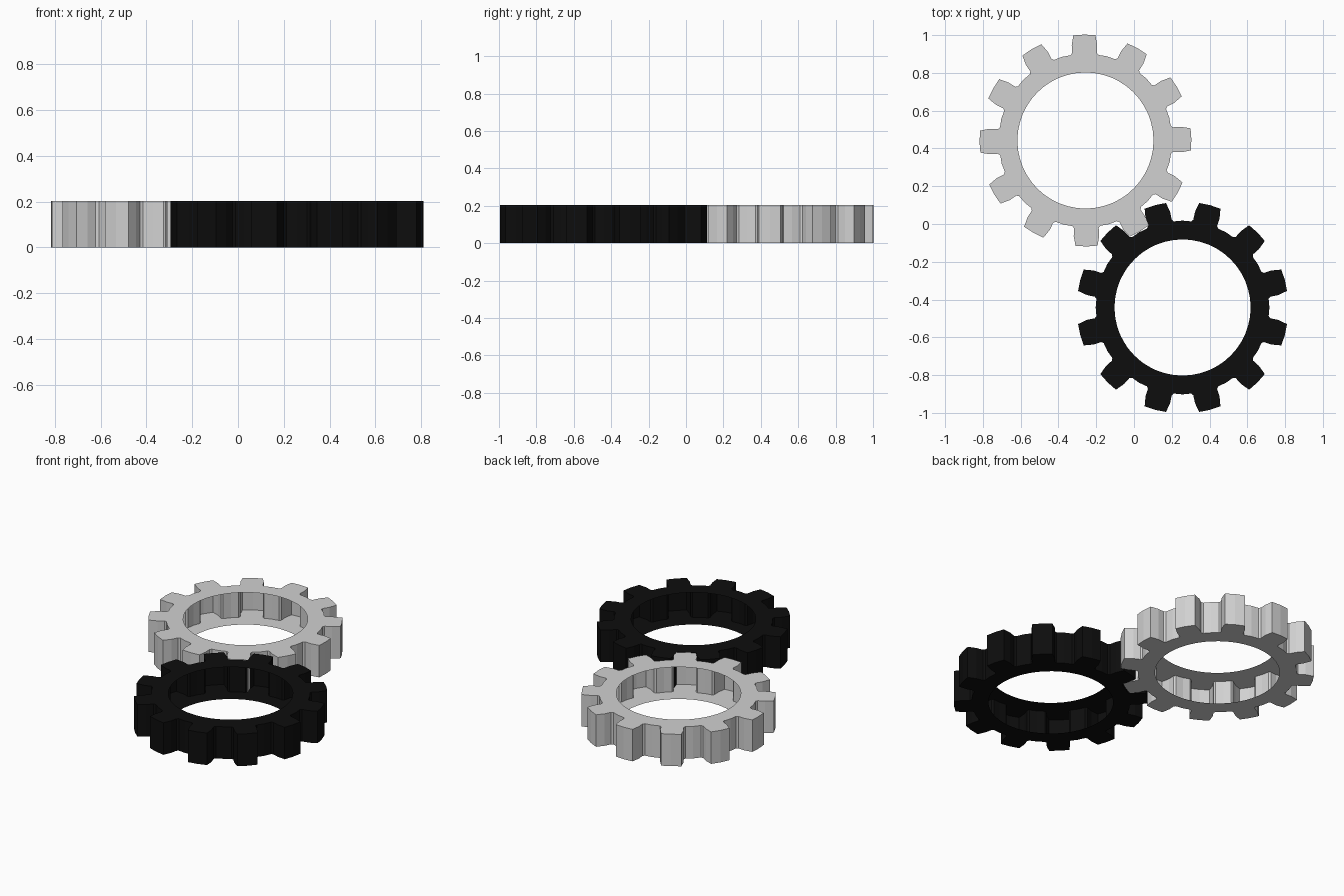
import bpy, bmesh
from math import cos, sin, radians

if "Cube" in bpy.data.objects:
    bpy.data.objects.remove(bpy.data.objects["Cube"])

HEIGHT = 0.204
HOLE_RADIUS = 0.36
TEETH = 12
# One tooth outline: (angle from tooth axis in degrees, radius)
HALF = [(-15, 0.46), (-9.3, 0.458), (-8.0, 0.468), (-7.6, 0.51), (-6.0, 0.56)]
TOOTH = HALF + [(0, 0.561)] + [(-a, r) for a, r in reversed(HALF[1:])]


def material(name, value):
    mat = bpy.data.materials.new(name)
    mat.diffuse_color = (value, value, value, 1)
    mat.use_nodes = True
    mat.node_tree.nodes["Principled BSDF"].inputs["Base Color"].default_value = mat.diffuse_color
    return mat


def gear(name, centre, turn, mat):
    """Hollow gear: top ring, bottom ring and toothed outer wall, open at the bore."""
    bm = bmesh.new()
    loops = []
    for k in range(TEETH):
        for a, r in TOOTH:
            t = radians(turn + k * 360 / TEETH + a)
            loops.append([bm.verts.new((rad * cos(t), rad * sin(t), z))
                          for rad, z in ((HOLE_RADIUS, 0), (r, 0),
                                         (r, HEIGHT), (HOLE_RADIUS, HEIGHT))])
    for i, p in enumerate(loops):
        q = loops[(i + 1) % len(loops)]
        for j in range(3):  # bottom ring, outer wall, top ring
            bm.faces.new((p[j], q[j], q[j + 1], p[j + 1]))
    # Make the top ring face upwards
    bm.normal_update()
    top = max(bm.faces, key=lambda f: f.calc_center_median().z)
    if top.normal.z < 0:
        bmesh.ops.reverse_faces(bm, faces=bm.faces[:])
    mesh = bpy.data.meshes.new(name)
    bm.to_mesh(mesh)
    bm.free()
    mesh.materials.append(mat)
    obj = bpy.data.objects.new(name, mesh)
    obj.location = (centre[0], centre[1], 0)
    bpy.context.collection.objects.link(obj)


# Two meshing gears, the dark one turned by half a tooth
gear("light_gear", (-0.257, 0.442), 0.6, material("light grey", 0.64))
gear("dark_gear", (0.257, -0.442), 15, material("black", 0.004))
